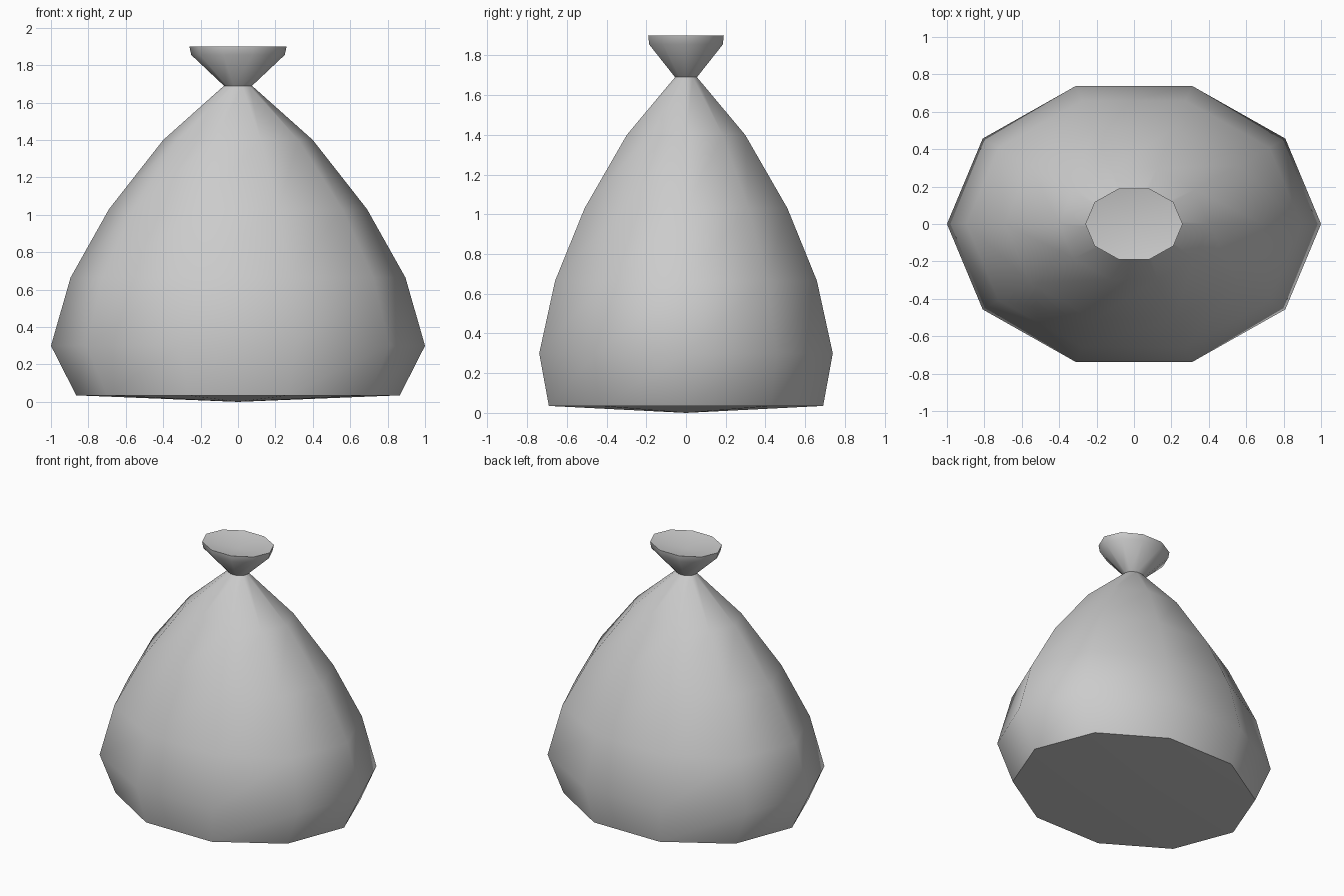
import bpy, bmesh
from math import cos, sin, pi, radians

if "Cube" in bpy.data.objects:
    bpy.data.objects.remove(bpy.data.objects["Cube"])

SIDES = 10
# Profile from base to mouth: (z, half width in x, half depth in y)
RINGS = [(0.035, 0.865, 0.726), (0.30, 1.0, 0.777), (0.665, 0.895, 0.693),
         (1.03, 0.69, 0.537), (1.40, 0.40, 0.313), (1.69, 0.075, 0.058),
         (1.855, 0.25, 0.195), (1.90, 0.26, 0.20)]

bm = bmesh.new()
rings = [[bm.verts.new((rx * cos(2 * pi * i / SIDES), ry * sin(2 * pi * i / SIDES), z))
          for i in range(SIDES)] for z, rx, ry in RINGS]

# Sack wall, pinched neck and flared mouth
for low, high in zip(rings, rings[1:]):
    for i in range(SIDES):
        j = (i + 1) % SIDES
        bm.faces.new((low[i], low[j], high[j], high[i]))

# Sagging base and slightly sunken mouth
base = bm.verts.new((0, 0, 0))
mouth = bm.verts.new((0, 0, 1.86))
for i in range(SIDES):
    j = (i + 1) % SIDES
    bm.faces.new((rings[0][j], rings[0][i], base))
    bm.faces.new((rings[-1][i], rings[-1][j], mouth))
bmesh.ops.recalc_face_normals(bm, faces=bm.faces)

mesh = bpy.data.meshes.new("tied_sack")
bm.to_mesh(mesh)
bm.free()
sack = bpy.data.objects.new("tied_sack", mesh)
bpy.context.collection.objects.link(sack)
bpy.context.view_layer.objects.active = sack
sack.select_set(True)
bpy.ops.object.shade_smooth_by_angle(angle=radians(50))
